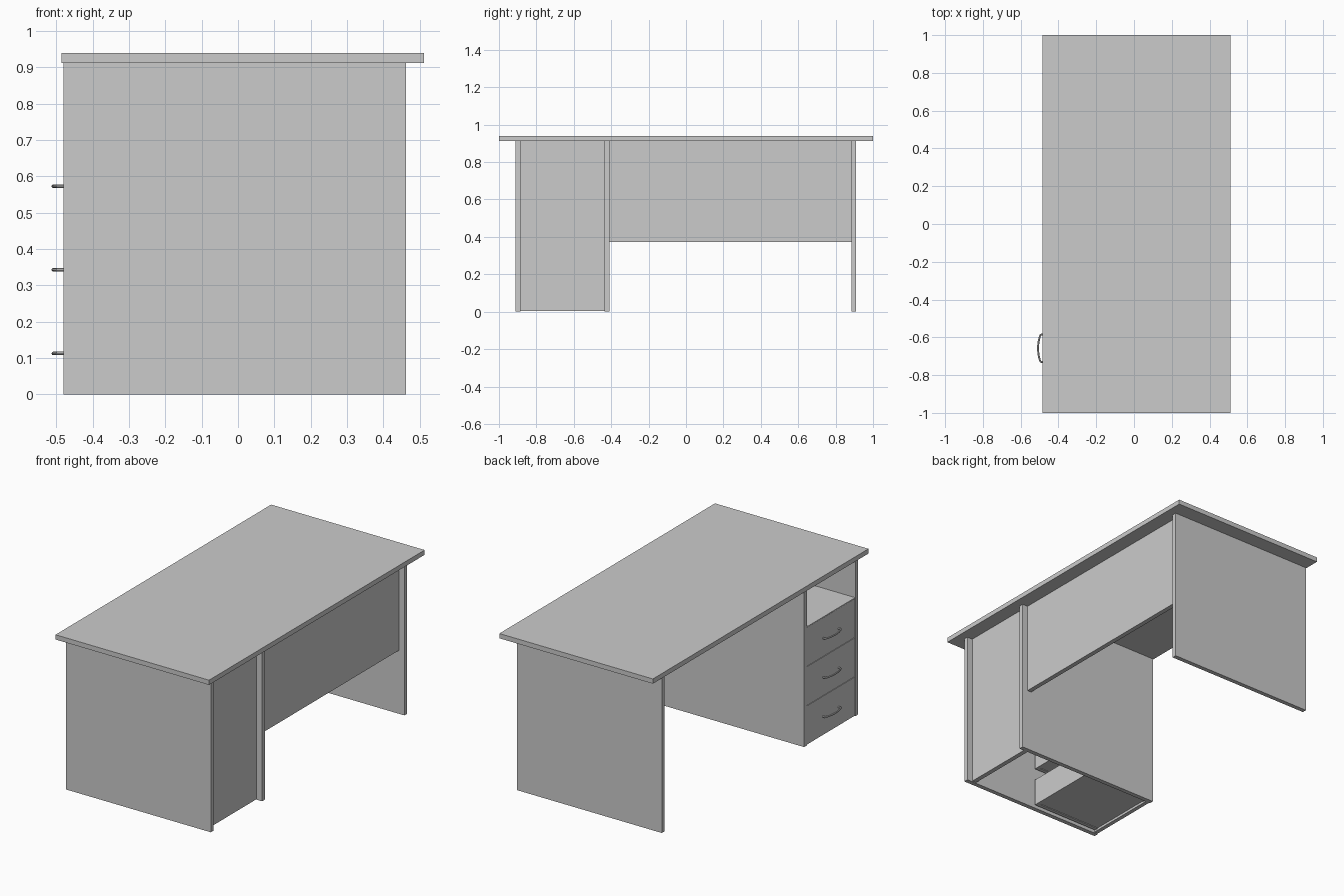
import bpy
import math

if "Cube" in bpy.data.objects:
    bpy.data.objects.remove(bpy.data.objects["Cube"])


def box(name, x, y, z):
    """Axis-aligned board given by its (min, max) ranges."""
    bpy.ops.mesh.primitive_cube_add(
        size=1, location=[(a + b) / 2 for a, b in (x, y, z)])
    ob = bpy.context.object
    ob.name = name
    ob.scale = [b - a for a, b in (x, y, z)]
    bpy.ops.object.transform_apply(location=False, rotation=False, scale=True)
    return ob


def handle(name, z):
    """Bowed pull handle: round bar swept along an arched path."""
    yc, half = -0.658, 0.073
    pts = [(-0.478, yc - half), (-0.490, yc - half)]
    for i in range(13):
        t = -1 + i / 6
        pts.append((-0.508 + 0.012 * t * t, yc + t * (half - 0.003)))
    pts += [(-0.490, yc + half), (-0.478, yc + half)]
    cu = bpy.data.curves.new(name, 'CURVE')
    cu.dimensions = '3D'
    cu.bevel_depth = 0.005
    cu.bevel_resolution = 2
    cu.use_fill_caps = True
    sp = cu.splines.new('POLY')
    sp.points.add(len(pts) - 1)
    for p, (x, y) in zip(sp.points, pts):
        p.co = (x, y, z, 1)
    ob = bpy.data.objects.new(name, cu)
    bpy.context.collection.objects.link(ob)
    bpy.ops.object.select_all(action='DESELECT')
    ob.select_set(True)
    bpy.context.view_layer.objects.active = ob
    bpy.ops.object.convert(target='MESH')
    bpy.ops.object.shade_smooth_by_angle(angle=math.radians(40))


TOP = 0.912
DEPTH = (-0.48, 0.462)

# Desk top and the three upright panels
box("desk_top", (-0.485, 0.512), (-1, 1), (TOP, 0.94))
box("cabinet_outer_side", DEPTH, (-0.912, -0.886), (0, TOP))
box("cabinet_inner_side", DEPTH, (-0.436, -0.410), (0, TOP))
box("end_leg", DEPTH, (0.884, 0.910), (0, TOP))

# Modesty panel, cabinet back and open shelf
box("modesty_panel", (0.400, 0.427), (-0.410, 0.884), (0.373, TOP))
box("cabinet_back", (0.400, 0.427), (-0.886, -0.436), (0.004, TOP))
box("cabinet_shelf", (-0.478, 0.400), (-0.886, -0.436), (0.670, 0.695))

# Drawers: front, open box and handle
for i in range(3):
    n = f"drawer_{i + 1}_"
    z = 0.004 + i * 0.23
    back, front = -0.02, -0.455
    top = z + 0.17
    box(n + "front", (-0.479, front), (-0.885, -0.437), (z, z + 0.227))
    box(n + "side_a", (front, back), (-0.878, -0.856), (z + 0.01, top))
    box(n + "side_b", (front, back), (-0.466, -0.444), (z + 0.01, top))
    box(n + "back", (back - 0.022, back), (-0.856, -0.466), (z + 0.01, top))
    box(n + "bottom", (front, back - 0.022), (-0.856, -0.466), (z + 0.014, z + 0.024))
    handle(n + "handle", 0.113 + i * 0.23)
